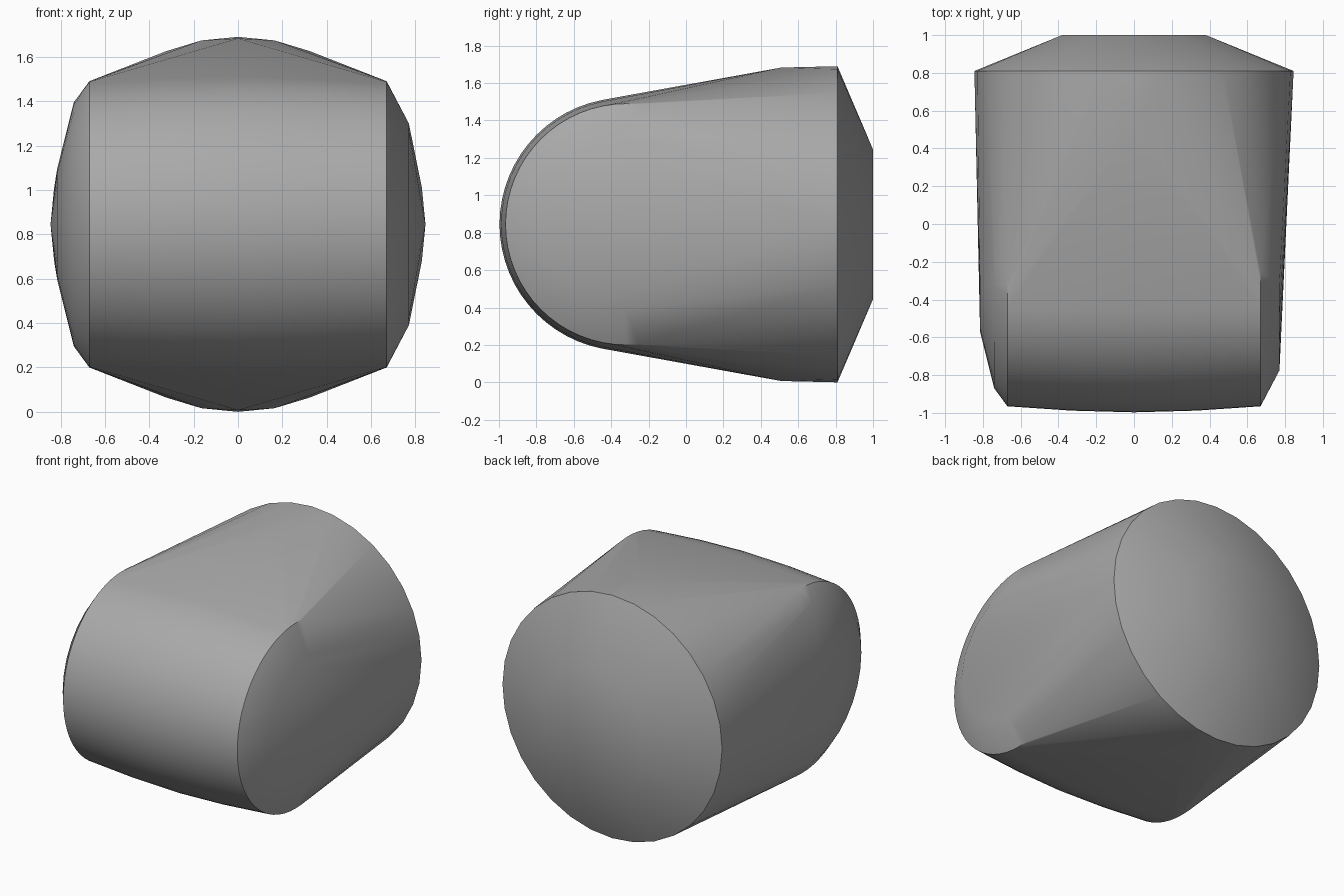
import bpy
import bmesh
from math import sin, cos, pi, radians

cube = bpy.data.objects.get("Cube")
if cube:
    bpy.data.objects.remove(cube, do_unlink=True)

MID_Z = 0.845      # height of both axes
DRUM_Y = -0.32     # axis of the front drum

grey = bpy.data.materials.new("plain_grey")
grey.use_nodes = True
colour = (0.4, 0.4, 0.4, 1)
grey.diffuse_color = colour
grey.node_tree.nodes["Principled BSDF"].inputs["Base Color"].default_value = colour


def ring(bm, axis, offset, radius, count):
    """Add a circle of points around the x axis of the drum or the y axis of the back."""
    for i in range(count):
        a = 2 * pi * i / count
        side, z = radius * sin(a), MID_Z + radius * cos(a)
        bm.verts.new((offset, DRUM_Y + side, z) if axis == "x" else (side, offset, z))


bm = bmesh.new()

# Front drum: slightly barrelled, axis along x
for x, radius in ((-0.67, 0.645), (-0.33, 0.668), (0, 0.677), (0.33, 0.668), (0.67, 0.645)):
    ring(bm, "x", x, radius, 64)

# Domed right end and flatter left end of the drum
ring(bm, "x", -0.74, 0.55, 32)
ring(bm, "x", -0.815, 0.25, 16)
ring(bm, "x", 0.77, 0.455, 16)

# Round back rim and its small flat cap
ring(bm, "y", 0.81, 0.845, 32)
ring(bm, "y", 1.0, 0.4, 10)

# Crown points just ahead of the rim, above and below
for s in (-1, 1):
    bm.verts.new((0, 0.51, MID_Z + s * 0.838))

# Skin stretched over all the rings
hull = bmesh.ops.convex_hull(bm, input=bm.verts)
spare = {e for e in hull["geom_interior"] + hull["geom_unused"]
         if isinstance(e, bmesh.types.BMVert)}
bmesh.ops.delete(bm, geom=list(spare), context="VERTS")
bmesh.ops.dissolve_limit(bm, angle_limit=radians(0.5), verts=bm.verts, edges=bm.edges)
bmesh.ops.recalc_face_normals(bm, faces=bm.faces)

mesh = bpy.data.meshes.new("rounded_housing")
bm.to_mesh(mesh)
bm.free()
mesh.materials.append(grey)
housing = bpy.data.objects.new("rounded_housing", mesh)
bpy.context.collection.objects.link(housing)

# Smooth shading with crisp rim and drum edges
bpy.context.view_layer.objects.active = housing
housing.select_set(True)
bpy.ops.object.shade_smooth_by_angle(angle=radians(30))
